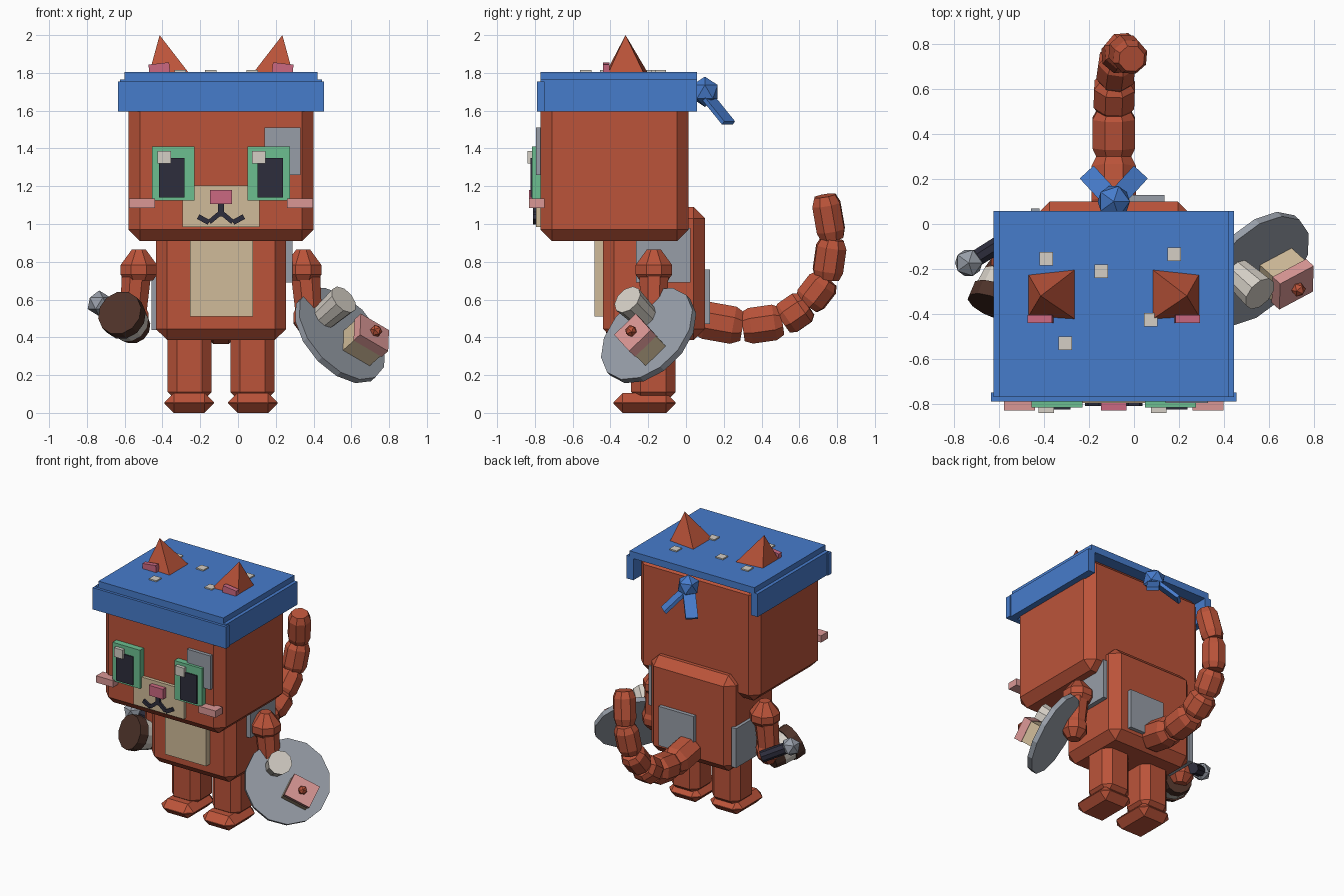
import bpy, bmesh, math
from mathutils import Vector, Matrix, Euler

if "Cube" in bpy.data.objects:
    bpy.data.objects.remove(bpy.data.objects["Cube"])

COLORS = {
    "rust": (.50, .088, .042), "blue": (.062, .20, .60), "green": (.15, .52, .28),
    "cream": (.63, .50, .32), "dark": (.026, .026, .045), "rose": (.60, .14, .22),
    "light_pink": (.70, .31, .30), "white": (.66, .62, .56), "grey": (.31, .34, .39),
    "brown": (.075, .032, .022)}
MATS = {}
for key, c in COLORS.items():
    MATS[key] = bpy.data.materials.new(key)
    MATS[key].diffuse_color = (*c, 1)

CX = -.09  # mirror plane of the character
I = Matrix.Identity(4)


def finish(name, bm, mat, matrix=I):
    bmesh.ops.recalc_face_normals(bm, faces=bm.faces)
    me = bpy.data.meshes.new(name)
    bm.to_mesh(me)
    bm.free()
    me.transform(matrix)
    me.materials.append(MATS[mat])
    ob = bpy.data.objects.new(name, me)
    bpy.context.collection.objects.link(ob)
    return ob


def box(name, lo, hi, mat, bevel=0, rot=(0, 0, 0), matrix=I):
    lo, hi = Vector(lo), Vector(hi)
    bm = bmesh.new()
    bmesh.ops.create_cube(bm, size=1)
    bmesh.ops.scale(bm, vec=hi - lo, verts=bm.verts)
    if bevel:
        bmesh.ops.bevel(bm, geom=bm.edges[:], offset=bevel, segments=1, affect='EDGES')
    place = Matrix.Translation((lo + hi) / 2) @ Euler(rot).to_matrix().to_4x4()
    return finish(name, bm, mat, matrix @ place)


def tube(name, a, b, profile, mat, sides=8, matrix=I):
    """Faceted solid from a to b; profile is (fraction along, radius)."""
    a, b = Vector(a), Vector(b)
    q = (b - a).to_track_quat('Z', 'X')
    bm = bmesh.new()
    rings = []
    for t, r in profile:
        ring = []
        for i in range(sides):
            w = 2 * math.pi * (i + .5) / sides
            ring.append(bm.verts.new(a.lerp(b, t) + q @ Vector((r * math.cos(w), r * math.sin(w), 0))))
        rings.append(ring)
    for p, n in zip(rings, rings[1:]):
        for i in range(sides):
            j = (i + 1) % sides
            bm.faces.new((p[i], p[j], n[j], n[i]))
    bm.faces.new(rings[0])
    bm.faces.new(rings[-1])
    return finish(name, bm, mat, matrix)


def ball(name, c, r, mat, matrix=I):
    bm = bmesh.new()
    bmesh.ops.create_icosphere(bm, subdivisions=1, radius=r)
    return finish(name, bm, mat, matrix @ Matrix.Translation(c))


def sym(name, x0, x1, y, z, mat, s, **kw):
    """Box given by distances from the mirror plane, on side s."""
    xs = sorted((CX + s * x0, CX + s * x1))
    return box(name, (xs[0], y[0], z[0]), (xs[1], y[1], z[1]), mat, **kw)


# head and body
box("head", (-.58, -.77, .91), (.40, .013, 1.77), "rust", .06)
box("body", (-.435, -.44, .385), (.255, .10, 1.09), "rust", .06)
box("belly_plate", (-.255, -.485, .51), (.08, -.42, .95), "cream")

# grey patches
box("side_patch_right", (.24, -.265, .69), (.288, .025, .98), "grey")
box("side_patch_left", (-.458, -.17, .44), (-.42, .07, .73), "grey")
box("back_patch", (-.15, .08, .47), (.135, .128, .76), "grey")
box("forehead_patch", (.14, -.795, 1.26), (.33, -.76, 1.51), "grey")

# face
box("muzzle", (-.295, -.795, .985), (.115, -.76, 1.205), "cream")
box("nose", (-.147, -.83, 1.105), (-.033, -.78, 1.18), "rose")
box("mouth_stem", (-.106, -.81, 1.04), (-.074, -.785, 1.105), "dark")
for s in (-1, 1):
    sym("eye_green", .14, .365, (-.815, -.76), (1.125, 1.41), "green", s)
    sym("cheek", .35, .488, (-.83, -.75), (1.085, 1.135), "light_pink", s)
    sym("mouth_inner", 0, .07, (-.81, -.785), (1.02, 1.045), "dark", s, rot=(0, s * .7, 0))
    sym("mouth_outer", .06, .125, (-.81, -.785), (1.01, 1.037), "dark", s, rot=(0, -s * .5, 0))
    px = CX + s * .26
    box("pupil", (px - .068, -.824, 1.14), (px + .068, -.80, 1.35), "dark")
    gx = -.39 if s < 0 else .11
    box("eye_glint", (gx - .035, -.84, 1.32), (gx + .035, -.81, 1.387), "white")

# legs and feet
for s in (-1, 1):
    sym("leg", .05, .282, (-.29, -.055), (.06, .45), "rust", s, bevel=.05)
    sym("foot", .037, .30, (-.385, -.055), (0, .105), "rust", s, bevel=.05)

# arms
for s in (-1, 1):
    x = CX + s * .435
    tube("shoulder", (x, -.17, .865), (x, -.17, .70), [(0, .04), (.5, .105), (.8, .105), (1, .08)], "rust")
    hx = x + s * .03
    tube("arm", (x + s * .01, -.17, .77), (hx, -.17, .52), [(0, .085), (1, .075)], "rust")
    tube("hand", (hx, -.165, .58), (hx, -.18, .42), [(0, .06), (.35, .088), (.65, .088), (1, .045)], "rust")

# tail made of jointed segments
path = [(-.09, .05, .50), (-.09, .30, .455), (-.09, .51, .485), (-.085, .64, .575),
        (-.07, .745, .71), (-.045, .775, .92), (-.01, .735, 1.15)]
radii = [.108, .103, .098, .09, .085, .08]
for a, b, r in zip(path, path[1:], radii):
    tube("tail_segment", a, b, [(0, r * .8), (.2, r), (.8, r), (1, r * .75)], "rust")
tube("tail_tip", path[-2], path[-1], [(.75, .08), (1, .035)], "rust")

# kerchief: top sheet, front and side bands, dots, knot and tails
box("kerchief_top", (-.60, -.77, 1.755), (.42, .058, 1.805), "blue")
box("kerchief_front", (-.635, -.79, 1.595), (.455, -.75, 1.755), "blue")
for s in (-1, 1):
    sym("kerchief_side", .48, .535, (-.77, .058), (1.595, 1.765), "blue", s)
    # knot tail, hanging out and back
    a = Vector((CX, .10, 1.69))
    b = Vector((CX + s * .115, .225, 1.535))
    d = b - a
    m = Matrix.Translation(a) @ d.to_track_quat('Z', 'Y').to_matrix().to_4x4()
    box("knot_tail", (-.042, -.012, 0), (.042, .012, d.length), "blue", matrix=m)
ball("knot", (CX, .10, 1.70), .08, "blue")
for x, y in [(-.39, -.155), (-.145, -.21), (.18, -.135), (.075, -.425), (-.305, -.53)]:
    box("kerchief_dot", (x - .03, y - .03, 1.80), (x + .03, y + .03, 1.814), "white")

# ears: leaning pyramids with a pink inner plate
for s in (-1, 1):
    bm = bmesh.new()
    base = [bm.verts.new((CX + s * x, y, 1.78)) for x, y in
            [(.155, -.19), (.385, -.215), (.385, -.42), (.155, -.435)]]
    top = bm.verts.new((CX + s * .325, -.32, 2.0))
    bm.faces.new(base)
    for i in range(4):
        bm.faces.new((base[i], base[(i + 1) % 4], top))
    finish("ear", bm, "rust")
    sym("inner_ear", .27, .38, (-.44, -.405), (1.77, 1.85), "rose", s, rot=(0, s * .12, 0))

# serving plate, with its own tilted frame, carrying a cup and a cake
n = Vector((.62, -.56, .55)).normalized()
ex = Vector((.78, .42, -.46))
ex = (ex - n * ex.dot(n)).normalized()
ey = n.cross(ex)
P = Matrix((ex, ey, n)).transposed().to_4x4()
P.translation = (.54, -.198, .41)
tube("plate", (0, 0, -.018), (0, 0, .018), [(0, .293), (1, .293)], "grey", 14, P)
tube("cup", (-.118, .053, .01), (-.118, .053, .18), [(0, .07), (1, .083)], "white", 10, P)
box("cake", (.01, -.12, .01), (.19, .03, .12), "cream", matrix=P)
box("cake_icing", (.005, -.125, .115), (.195, .035, .17), "light_pink", matrix=P)
ball("cherry", (.10, -.045, .185), .033, "rust", P)

# pot in the other hand: brown top, white band, brown base
f = Vector((-.627, -.37, .53))
ax = Vector((.36, .86, -.36)).normalized()
for nm, t0, t1, r0, r1, mat in [("pot_top", 0, .07, .122, .122, "brown"),
                                ("pot_band", .07, .15, .112, .105, "white"),
                                ("pot_base", .15, .22, .105, .09, "brown")]:
    tube(nm, f + ax * t0, f + ax * t1, [(0, r0), (1, r1)], mat, 12)
tube("pot_handle", (-.57, -.07, .50), (-.72, -.165, .575), [(0, .04), (1, .04)], "dark")
ball("handle_knob", (-.735, -.173, .58), .068, "grey")

for m in bpy.data.materials:
    if m.users and not m.is_grease_pencil:
        m.use_nodes = True
        m.node_tree.nodes["Principled BSDF"].inputs["Base Color"].default_value = m.diffuse_color
